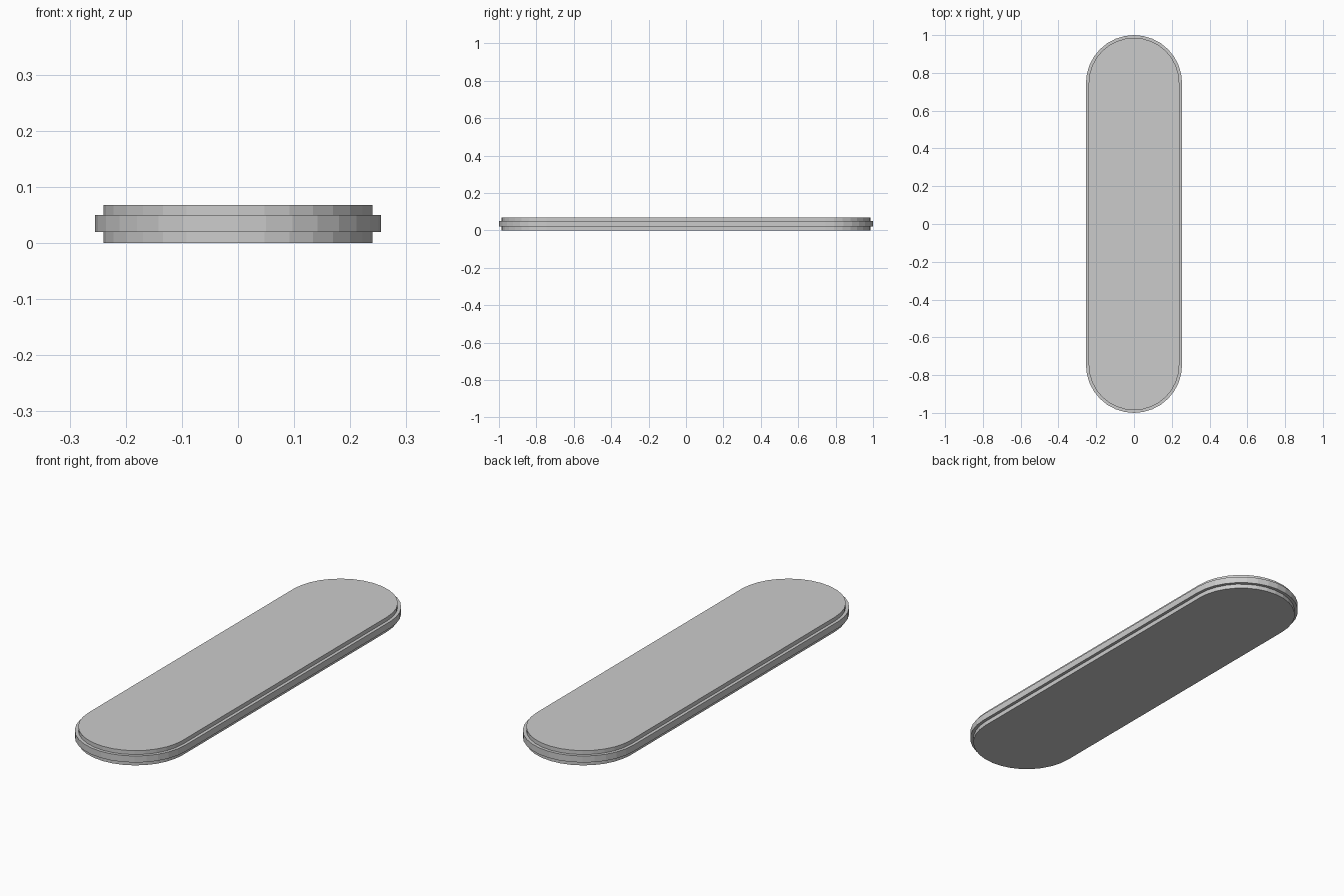
import bpy, bmesh, math

if "Cube" in bpy.data.objects:
    bpy.data.objects.remove(bpy.data.objects["Cube"])

SEG = 16           # facets per rounded end
CENTRE_Y = 0.7455  # centre of each rounded end


def stadium(radius):
    """Outline of a long slab with semicircular ends."""
    pts = []
    for end in (0, 1):
        cy = CENTRE_Y if end == 0 else -CENTRE_Y
        for i in range(SEG + 1):
            a = math.pi * (end + i / SEG)
            pts.append((radius * math.cos(a), cy + radius * math.sin(a)))
    return pts


def stepped_slab(name, profile):
    """Stack outlines given as (radius, z) and cap both ends."""
    bm = bmesh.new()
    rings = [[bm.verts.new((x, y, z)) for x, y in stadium(r)] for r, z in profile]
    for lo, hi in zip(rings, rings[1:]):
        n = len(lo)
        for i in range(n):
            j = (i + 1) % n
            bm.faces.new((lo[i], lo[j], hi[j], hi[i]))
    bm.faces.new(rings[0][::-1])
    bm.faces.new(rings[-1])
    mesh = bpy.data.meshes.new(name)
    bm.to_mesh(mesh)
    bm.free()
    obj = bpy.data.objects.new(name, mesh)
    bpy.context.collection.objects.link(obj)
    return obj


# Rounded plate with a wider band around its middle
INNER, OUTER = 0.24, 0.2545
stepped_slab("rounded_plate", [
    (INNER, 0.0), (INNER, 0.02),
    (OUTER, 0.02), (OUTER, 0.05),
    (INNER, 0.05), (INNER, 0.068),
])
